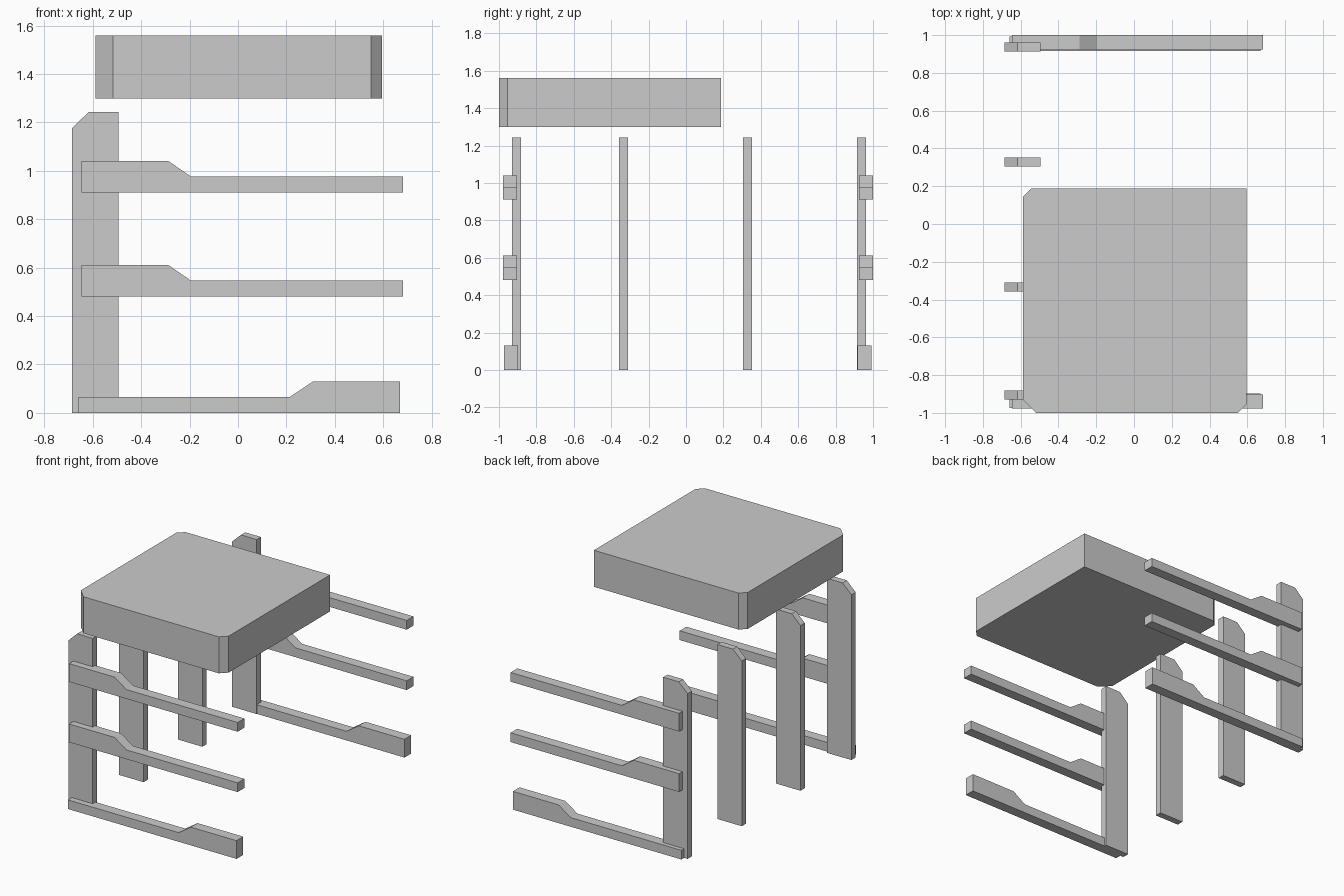
import bpy
import bmesh
from mathutils import Vector

if "Cube" in bpy.data.objects:
    bpy.data.objects.remove(bpy.data.objects["Cube"])


def prism(name, profile, start, end, axis):
    """Extrude a flat profile: axis 'Y' takes (x, z) points, 'Z' takes (x, y)."""
    def place(p, d):
        return (p[0], d, p[1]) if axis == 'Y' else (p[0], p[1], d)

    bm = bmesh.new()
    face = bm.faces.new([bm.verts.new(place(p, start)) for p in profile])
    side = bmesh.ops.extrude_face_region(bm, geom=[face])["geom"]
    offset = Vector(place((0, 0), end - start))
    bmesh.ops.translate(bm, vec=offset,
                        verts=[v for v in side if isinstance(v, bmesh.types.BMVert)])
    bmesh.ops.recalc_face_normals(bm, faces=bm.faces)
    mesh = bpy.data.meshes.new(name)
    bm.to_mesh(mesh)
    bm.free()
    obj = bpy.data.objects.new(name, mesh)
    bpy.context.collection.objects.link(obj)
    return obj


# Thick seat slab with three clipped corners
prism("seat_slab", [(-0.517, -1.0), (0.55, -1.0), (0.595, -0.955), (0.595, 0.187),
                    (-0.545, 0.187), (-0.588, 0.145), (-0.588, -0.93)],
      1.30, 1.56, 'Z')

# Row of upright posts with one clipped top corner
post = [(-0.686, 0), (-0.494, 0), (-0.494, 1.243), (-0.617, 1.243), (-0.686, 1.177)]
for i, y in enumerate((-0.93, -0.357, 0.304, 0.914)):
    prism(f"post_{i + 1}", post, y, y + 0.048, 'Y')

# Side rails: two raised at the post end, one foot rail raised at the free end
arm = [(-0.646, 0), (0.682, 0), (0.682, 0.066), (-0.195, 0.066),
       (-0.288, 0.13), (-0.646, 0.13)]
foot = [(-0.659, 0), (0.67, 0), (0.67, 0.13), (0.31, 0.13),
        (0.213, 0.065), (-0.659, 0.065)]
for side, arm_y, foot_y in (("front", -0.978, -0.973), ("back", 0.925, 0.917)):
    for level, z in (("middle", 0.481), ("upper", 0.911)):
        prism(f"{side}_{level}_rail", [(x, h + z) for x, h in arm],
              arm_y, arm_y + 0.075, 'Y')
    prism(f"{side}_foot_rail", foot, foot_y, foot_y + 0.075, 'Y')
